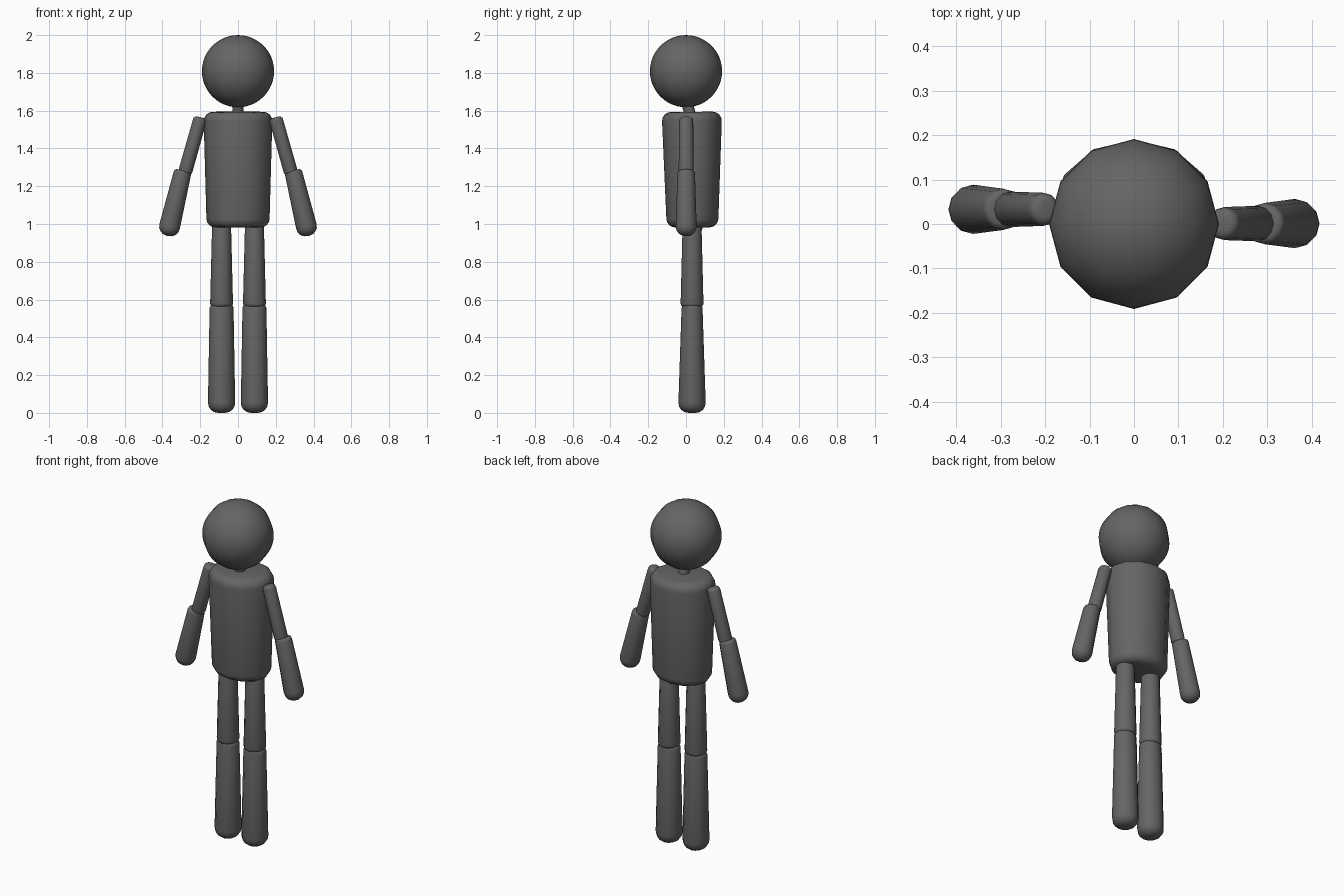
import bpy, bmesh, math
from mathutils import Vector

if "Cube" in bpy.data.objects:
    bpy.data.objects.remove(bpy.data.objects["Cube"])

SIDES = 12
grey = bpy.data.materials.new("dark_grey")
grey.diffuse_color = (0.13, 0.13, 0.13, 1)
grey.use_nodes = True
grey.node_tree.nodes["Principled BSDF"].inputs["Base Color"].default_value = grey.diffuse_color


def finish(name, bm):
    bmesh.ops.recalc_face_normals(bm, faces=bm.faces)
    mesh = bpy.data.meshes.new(name)
    bm.to_mesh(mesh)
    bm.free()
    mesh.materials.append(grey)
    mesh.polygons.foreach_set("use_smooth", [True] * len(mesh.polygons))
    ob = bpy.data.objects.new(name, mesh)
    bpy.context.collection.objects.link(ob)
    return ob


def limb(name, top, bottom, r_top, r_bot, round_top, round_bot, steps=4):
    """Tapered tube between two points with (rx, ry) radii and rounded ends."""
    top, bottom = Vector(top), Vector(bottom)
    length = (bottom - top).length
    axis = (bottom - top) / length
    side = Vector((0, 1, 0)).cross(axis).normalized()
    depth = axis.cross(side)
    # (distance along axis, inset from the side wall)
    arc = [math.pi / 2 * k / steps for k in range(steps + 1)]
    prof = [(round_top * (1 - math.sin(a)), round_top * (1 - math.cos(math.pi / 2 - a)))
            for a in arc]
    prof += [(length - round_bot * (1 - math.cos(math.pi / 2 - a)), round_bot * (1 - math.cos(a)))
             for a in arc]
    prof = [(round_top * (1 - math.cos(a)), round_top * (1 - math.sin(a))) for a in arc]
    prof += [(length - round_bot * (1 - math.sin(a)), round_bot * (1 - math.cos(a))) for a in arc]
    bm = bmesh.new()
    rings = []
    for d, inset in prof:
        t = d / length
        rx = r_top[0] + (r_bot[0] - r_top[0]) * t - inset
        ry = r_top[1] + (r_bot[1] - r_top[1]) * t - inset
        ring = []
        for i in range(SIDES):
            a = 2 * math.pi * i / SIDES
            ring.append(bm.verts.new(top + axis * d + side * rx * math.cos(a)
                                     + depth * ry * math.sin(a)))
        rings.append(ring)
    for r0, r1 in zip(rings, rings[1:]):
        for i in range(SIDES):
            j = (i + 1) % SIDES
            bm.faces.new((r0[i], r0[j], r1[j], r1[i]))
    bm.faces.new(rings[0])
    bm.faces.new(rings[-1])
    return finish(name, bm)


# Head
bm = bmesh.new()
bmesh.ops.create_uvsphere(bm, u_segments=SIDES, v_segments=24, radius=0.191)
finish("head", bm).location = (0, 0, 1.809)

# Neck and torso
limb("neck", (0, 0.0, 1.66), (0, 0.025, 1.57), (0.03, 0.03), (0.03, 0.03), 0.005, 0.005)
limb("torso", (0, 0.031, 1.594), (0, 0.034, 0.982), (0.183, 0.16), (0.166, 0.136), 0.05, 0.045)

for s, label, arm_y in ((-1, "right", 0.033), (1, "left", 0.001)):
    # Arms
    limb(label + "_upper_arm", (s * 0.198, arm_y, 1.565), (s * 0.281, arm_y, 1.27),
         (0.036, 0.037), (0.037, 0.04), 0.02, 0.012)
    limb(label + "_forearm", (s * 0.291, arm_y, 1.283), (s * 0.374, arm_y, 0.937),
         (0.046, 0.046), (0.057, 0.057), 0.015, 0.052)
    # Legs
    limb(label + "_thigh", (s * 0.087, 0.032, 1.0), (s * 0.087, 0.032, 0.56),
         (0.05, 0.05), (0.061, 0.061), 0.02, 0.02)
    limb(label + "_lower_leg", (s * 0.087, 0.032, 0.572), (s * 0.087, 0.032, 0.0),
         (0.063, 0.055), (0.073, 0.074), 0.018, 0.055)
